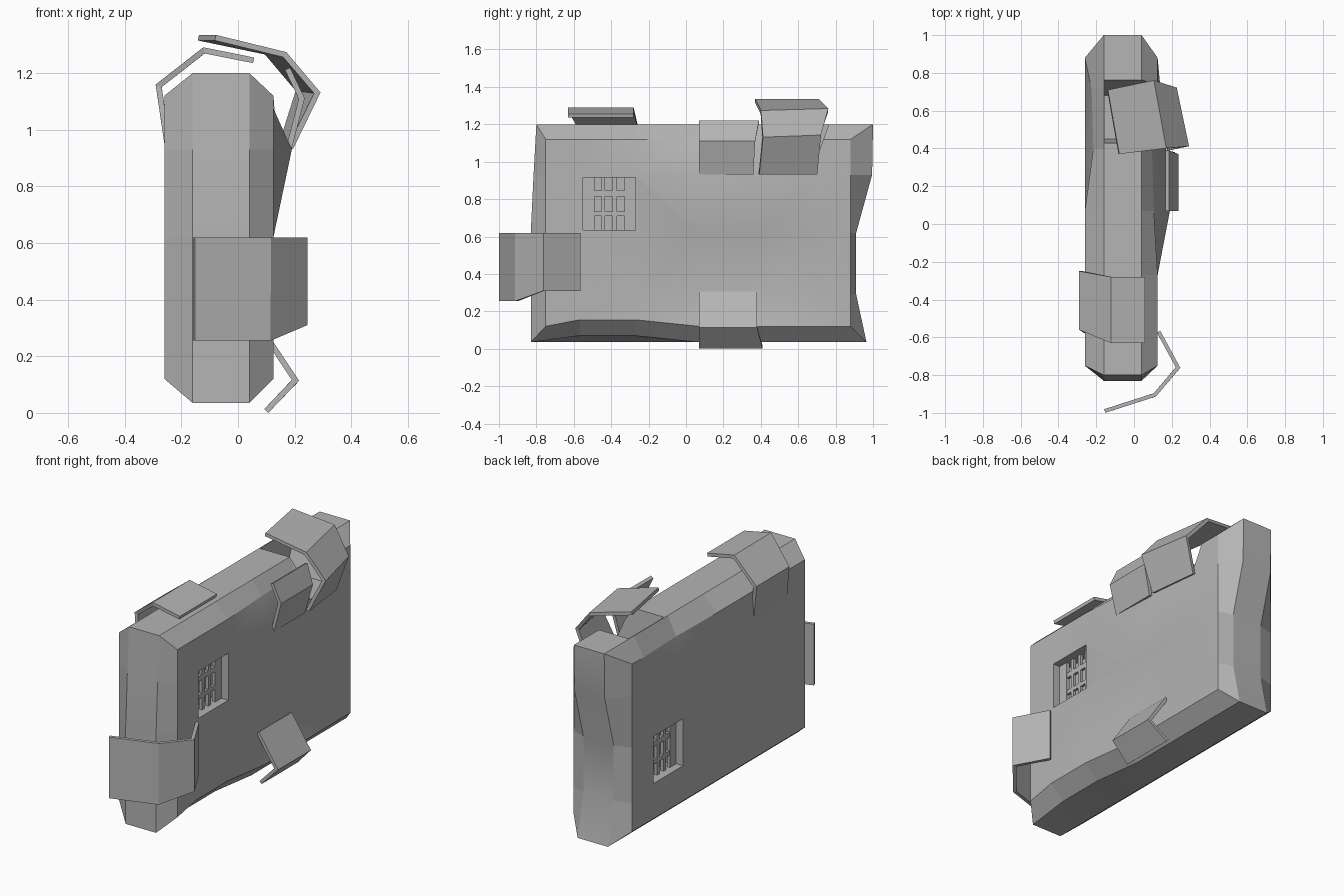
import bpy, bmesh

if "Cube" in bpy.data.objects:
    bpy.data.objects.remove(bpy.data.objects["Cube"])

# Mid-grey concrete and metal
grey = bpy.data.materials.new("mid_grey")
grey.diffuse_color = (.46, .46, .46, 1)
grey.use_nodes = True
grey.node_tree.nodes["Principled BSDF"].inputs["Base Color"].default_value = grey.diffuse_color


def make_object(name, bm):
    bmesh.ops.recalc_face_normals(bm, faces=bm.faces)
    mesh = bpy.data.meshes.new(name)
    bm.to_mesh(mesh)
    bm.free()
    mesh.materials.append(grey)
    ob = bpy.data.objects.new(name, mesh)
    bpy.context.collection.objects.link(ob)
    return ob


def add_box(bm, lo, hi):
    verts = bmesh.ops.create_cube(bm, size=1)["verts"]
    for v in verts:
        v.co = [(a + b) / 2 + c * (b - a) for a, b, c in zip(lo, hi, v.co)]
    return verts


# Wall slab: two gridded side faces joined by chamfers and a rim
GY = [-.75, -.57, -.27, .07, .40, .72, .88]
GZ = [.12, .29, .62, .93, 1.12]
NY, NZ = len(GY) - 1, len(GZ) - 1
FRONT = [-.83, -.83, -.83, -.815, -.80]
BACK = [.965, .91, .91, .995, 1.0]
# Local bulges and dents of the side faces: (side, y index, z index) -> x
DENTS = {(1, 3, 3): .19, (1, 4, 3): .17, (1, 5, 3): .14,
         (1, 3, 4): .105, (1, 4, 4): .095,
         (1, 3, 1): .08, (1, 4, 1): .08,
         (0, 4, 4): -.215, (0, 5, 4): -.225}
loop = ([(i, 0) for i in range(NY)] + [(NY, j) for j in range(NZ)]
        + [(i, NZ) for i in range(NY, 0, -1)] + [(0, j) for j in range(NZ, 0, -1)])
bm = bmesh.new()
rims, chamfers = [], []
for side, (xf, xr) in enumerate([(-.26, -.16), (.125, .04)]):
    worn = lambda i, j: side == 1 and j == 0 and i in (1, 2)
    chip = lambda i, j: side == 0 and j == NZ and i in (4, 5)
    grid = {(i, j): bm.verts.new((DENTS.get((side, i, j), xf), y,
                                  z + (.035 if worn(i, j) else -.03 if chip(i, j) else 0)))
            for i, y in enumerate(GY) for j, z in enumerate(GZ)}
    for i in range(NY):
        for j in range(NZ):
            bm.faces.new([grid[i, j], grid[i + 1, j], grid[i + 1, j + 1], grid[i, j + 1]])
    rim = []
    for i, j in loop:
        y = FRONT[j] if i == 0 else BACK[j] if i == NY else GY[i]
        z = .035 if j == 0 else 1.2 if j == NZ else GZ[j]
        rim.append(bm.verts.new((xr, y, z + (.035 if worn(i, j) else 0))))
    for k in range(len(loop)):
        n = (k + 1) % len(loop)
        chamfers.append(len(bm.faces))
        bm.faces.new([grid[loop[k]], grid[loop[n]], rim[n], rim[k]])
    rims.append(rim)
a, b = rims
for k in range(len(a)):
    n = (k + 1) % len(a)
    bm.faces.new([a[k], a[n], b[n], b[k]])
wall = make_object("wall_slab", bm)
bpy.context.view_layer.objects.active = wall
wall.select_set(True)
bpy.ops.object.shade_smooth_by_angle(angle=.7)
wall.select_set(False)
for k in chamfers:
    wall.data.polygons[k].use_smooth = False


def cut(lo, hi, inset=(0, 0)):
    bm = bmesh.new()
    for v in add_box(bm, lo, hi):
        if v.co.z < lo[2] + .001:
            v.co.y += inset[0] if v.co.y < (lo[1] + hi[1]) / 2 else -inset[1]
    cutter = make_object("cutter", bm)
    mod = wall.modifiers.new("cut", "BOOLEAN")
    mod.operation, mod.solver, mod.object = "DIFFERENCE", "EXACT", cutter
    cutter.hide_render = True
    return cutter


# Broken notch in the top edge and the two vent pockets
cutters = [cut((-.155, .42, .97), (.4, .80, 1.3), (.03, .12))]
VENTS = [("right_vent", -.55, .635, .03, .2, .06), ("left_vent", .40, .33, -.35, -.165, -.215)]
for name, y, z, x0, x1, xg in VENTS:
    cutters.append(cut((x0, y, z), (x1, y + .28, z + .28)))
    # Vent grille
    bm = bmesh.new()
    for y0, y1 in [(0, .06), (.097, .118), (.157, .18), (.22, .28)]:
        add_box(bm, (xg, y + y0, z), (xg + .02, y + y1, z + .28))
    for z0, z1 in [(.075, .1), (.18, .212)]:
        add_box(bm, (xg + .001, y, z + z0), (xg + .019, y + .28, z + z1))
    make_object(name + "_grille", bm)

# Bake the cuts and drop the cutters
dg = bpy.context.evaluated_depsgraph_get()
baked = bpy.data.meshes.new_from_object(wall.evaluated_get(dg))
wall.modifiers.clear()
wall.data = baked
for c in cutters:
    bpy.data.objects.remove(c)


# Bent metal plates: a strip between two matching polylines, thickened
def plate(name, near, far):
    bm = bmesh.new()
    p = [bm.verts.new(c) for c in near]
    q = [bm.verts.new(c) for c in far]
    for k in range(len(p) - 1):
        bm.faces.new([p[k], p[k + 1], q[k + 1], q[k]])
    ob = make_object(name, bm)
    mod = ob.modifiers.new("thickness", "SOLIDIFY")
    mod.thickness, mod.offset, mod.use_even_offset = .02, 0, True


plate("top_left_plate",
      [(-.25, -.58, .95), (-.28, -.56, 1.155), (-.12, -.63, 1.28), (.055, -.63, 1.245)],
      [(-.25, -.27, .95), (-.28, -.25, 1.155), (-.12, -.28, 1.28), (.055, -.28, 1.245)])
plate("front_plate",
      [(-.155, -.99, .255), (.11, -.905, .255), (.233, -.76, .31), (.13, -.57, .31)],
      [(-.155, -.99, .62), (.11, -.905, .62), (.233, -.76, .62), (.13, -.57, .62)])
plate("bottom_plate",
      [(.10, .07, .007), (.203, .07, .115), (.08, .07, .30)],
      [(.10, .41, .007), (.203, .38, .115), (.08, .38, .30)])
plate("top_right_plate",
      [(.18, .07, .935), (.225, .07, 1.11), (.175, .07, 1.215)],
      [(.18, .36, .935), (.225, .37, 1.11), (.175, .39, 1.215)])
plate("top_corner_plate",
      [(-.08, .37, 1.325), (.165, .40, 1.265), (.28, .41, 1.13), (.185, .39, .935)],
      [(-.14, .71, 1.325), (.10, .76, 1.275), (.215, .72, 1.14), (.15, .70, .935)])
